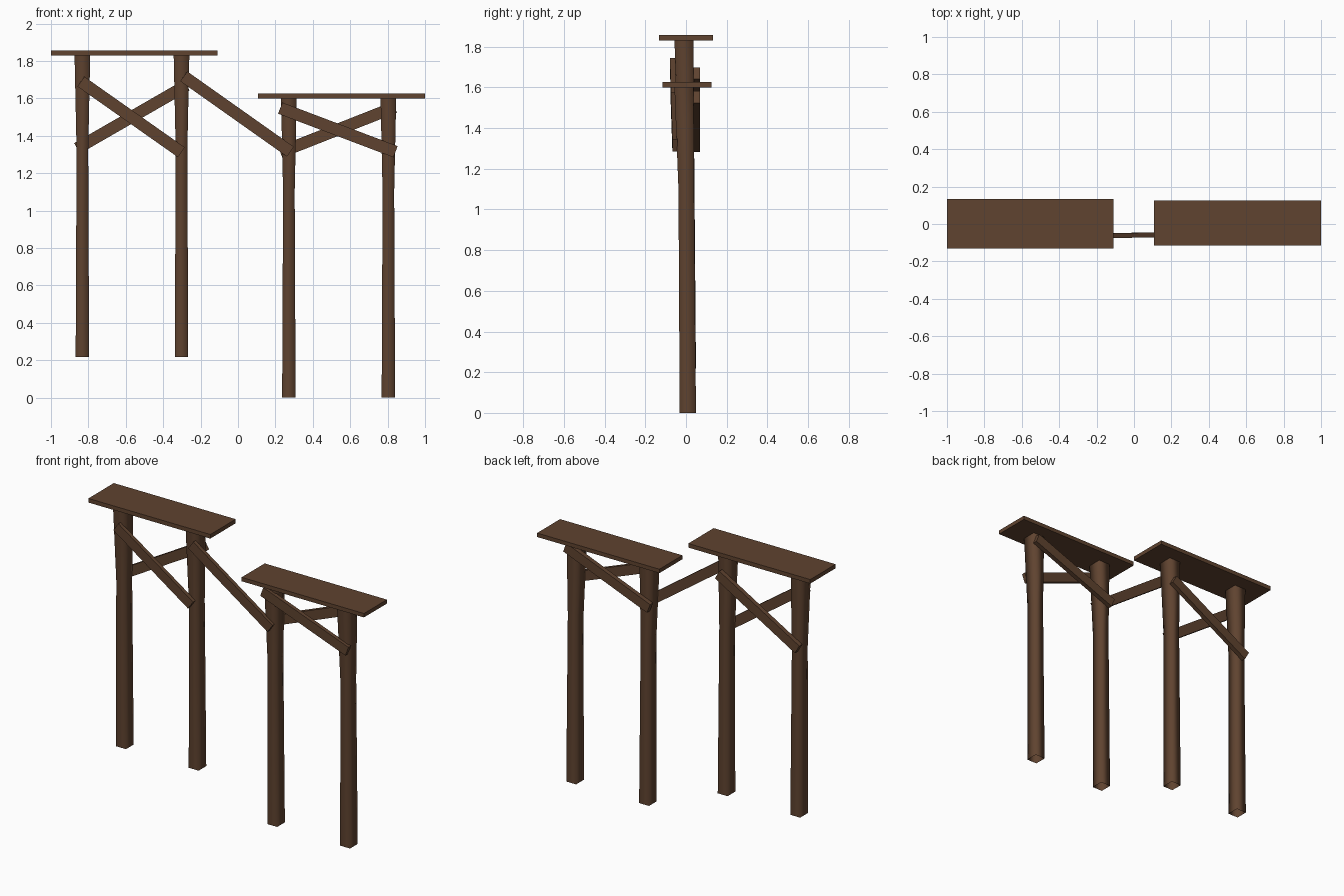
import bpy, bmesh
from mathutils import Vector

if "Cube" in bpy.data.objects:
    bpy.data.objects.remove(bpy.data.objects["Cube"])

wood = bpy.data.materials.new("dark brown wood")
wood.diffuse_color = (0.115, 0.056, 0.029, 1)
wood.use_nodes = True
wood.node_tree.nodes["Principled BSDF"].inputs["Base Color"].default_value = wood.diffuse_color


def add_mesh(name, verts, faces, smooth=False):
    me = bpy.data.meshes.new(name)
    me.from_pydata(verts, [], faces)
    bm = bmesh.new()
    bm.from_mesh(me)
    bmesh.ops.recalc_face_normals(bm, faces=bm.faces)
    for f in bm.faces:
        f.smooth = smooth
    bm.to_mesh(me)
    bm.free()
    me.materials.append(wood)
    ob = bpy.data.objects.new(name, me)
    bpy.context.collection.objects.link(ob)
    return ob


BOX = [(0, 1, 3, 2), (4, 6, 7, 5), (0, 4, 5, 1), (2, 3, 7, 6), (0, 2, 6, 4), (1, 5, 7, 3)]


def box(name, xs, ys, zs):
    add_mesh(name, [(x, y, z) for x in xs for y in ys for z in zs], BOX)


# four-sided post, open at the ends, softly shaded, leaning forward at the top
def post(name, x, z0, z1):
    rings = [(z0, 0.036, -0.031, 0.049),
             (z0 + 1.10, 0.031, -0.037, 0.040),
             (z1, 0.042, -0.057, 0.037)]
    verts, faces = [], []
    for z, hw, y0, y1 in rings:
        verts += [(x - hw, y0, z), (x + hw, y0, z), (x + hw, y1, z), (x - hw, y1, z)]
    for r in range(len(rings) - 1):
        for i in range(4):
            j = (i + 1) % 4
            faces.append((4 * r + i, 4 * r + j, 4 * r + 4 + j, 4 * r + 4 + i))
    add_mesh(name, verts, faces, smooth=True)


# flat plank running between two points
def brace(name, a, b, width=0.064, thick=0.026):
    a, b = Vector(a), Vector(b)
    d = (b - a).normalized()
    side = d.cross(Vector((0, 1, 0))).normalized()
    out = side.cross(d)
    verts = [p + side * s * width / 2 + out * t * thick / 2
             for p in (a, b) for s in (-1, 1) for t in (-1, 1)]
    add_mesh(name, verts, BOX)


# top planks
box("left_top_plank", (-1.0, -0.11), (-0.132, 0.133), (1.83, 1.857))
box("right_top_plank", (0.107, 1.0), (-0.115, 0.125), (1.60, 1.626))

# posts
for n, x, z0, z1 in [("left_outer_post", -0.832, 0.218, 1.835),
                     ("left_inner_post", -0.302, 0.218, 1.835),
                     ("right_inner_post", 0.272, 0.0, 1.605),
                     ("right_outer_post", 0.804, 0.0, 1.605)]:
    post(n, x, z0, z1)

# crossed braces
brace("left_front_brace", (-0.84, -0.062, 1.69), (-0.303, -0.050, 1.312))
brace("left_back_brace", (-0.86, 0.055, 1.333), (-0.275, 0.053, 1.67), thick=0.03)
brace("right_front_brace", (0.226, -0.062, 1.548), (0.842, -0.054, 1.315))
brace("right_back_brace", (0.226, 0.053, 1.312), (0.838, 0.053, 1.553), thick=0.03)

# link between the two frames
brace("connecting_brace", (-0.29, -0.066, 1.718), (0.28, -0.054, 1.315))
